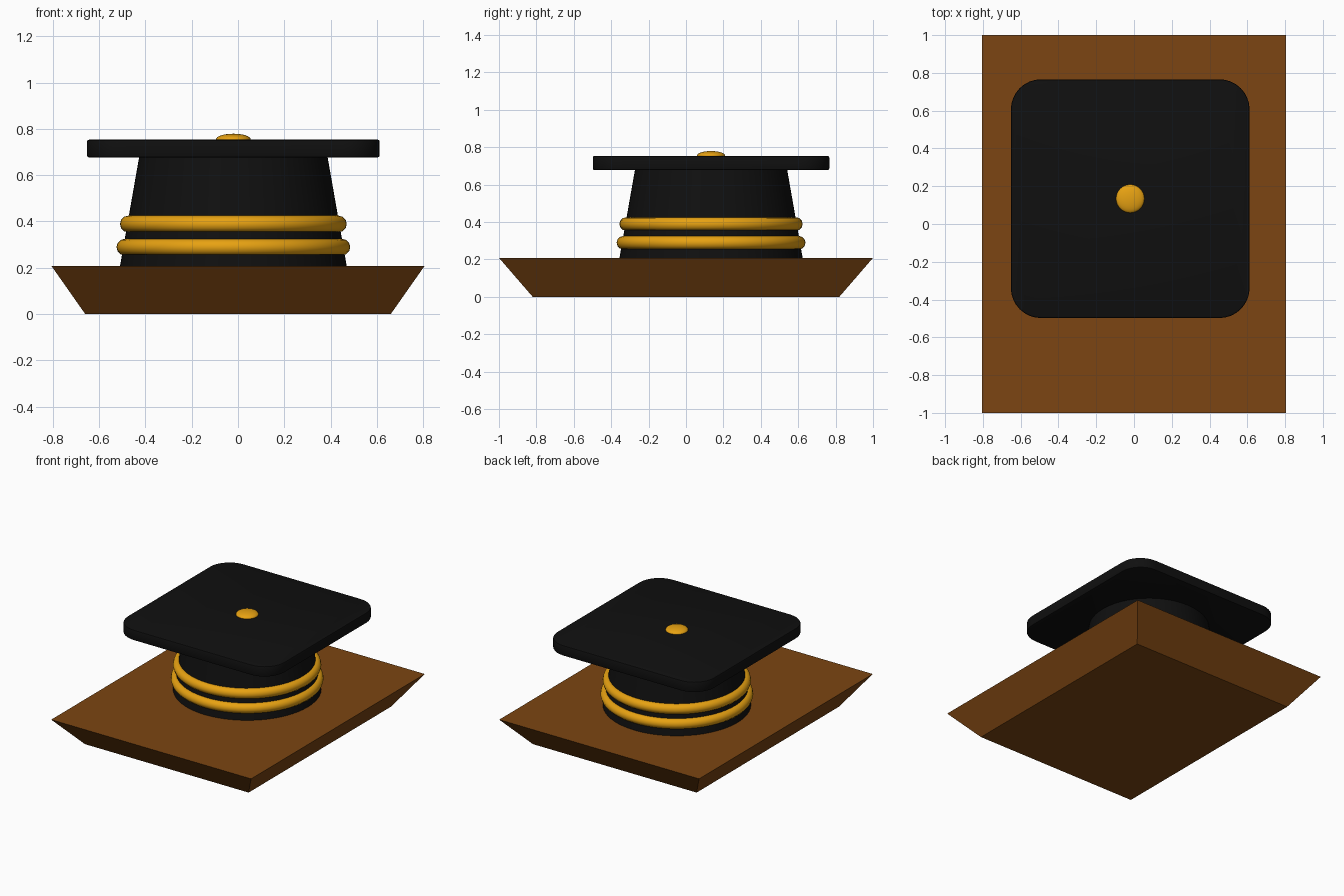
import bpy, bmesh, math

if "Cube" in bpy.data.objects:
    bpy.data.objects.remove(bpy.data.objects["Cube"])

CX, CY = -0.02, 0.134  # cap axis


def material(name, rgb):
    m = bpy.data.materials.new(name)
    m.diffuse_color = (*rgb, 1)
    m.use_nodes = True
    m.node_tree.nodes["Principled BSDF"].inputs["Base Color"].default_value = m.diffuse_color
    return m


BROWN = material("brown_wood", (0.20, 0.06, 0.006))
BLACK = material("black_cloth", (0.005, 0.005, 0.005))
GOLD = material("gold_trim", (0.80, 0.36, 0.006))


def finish(name, mat, smooth=True):
    ob = bpy.context.object
    ob.name = name
    ob.data.materials.append(mat)
    if smooth:
        bpy.ops.object.shade_smooth_by_angle(angle=math.radians(40))
    return ob


# base: tapered block, narrower at the bottom
bpy.ops.mesh.primitive_cube_add(size=2, location=(0, 0, 0.104))
base = finish("base", BROWN, False)
for v in base.data.vertices:
    top = v.co.z > 0
    v.co.x *= 0.806 if top else 0.66
    v.co.y *= 1.0 if top else 0.82
    v.co.z *= 0.104

# crown: tapered round body
bpy.ops.mesh.primitive_cone_add(vertices=64, radius1=0.491, radius2=0.405,
                                depth=0.49, location=(CX, CY, 0.445))
finish("crown", BLACK)

# two gold bands round the crown
for name, z, major in (("lower_band", 0.289, 0.469), ("upper_band", 0.389, 0.454)):
    bpy.ops.mesh.primitive_torus_add(major_segments=64, minor_segments=12,
                                     major_radius=major, minor_radius=0.036,
                                     location=(CX, CY, z))
    finish(name, GOLD)

# square board with rounded corners and softened rims
bpy.ops.mesh.primitive_cube_add(size=1, location=(CX, CY, 0.715))
board = bpy.context.object
bm = bmesh.new()
bm.from_mesh(board.data)
bmesh.ops.scale(bm, vec=(1.264, 1.264, 0.076), verts=bm.verts)
corners = [e for e in bm.edges if abs(e.verts[0].co.z - e.verts[1].co.z) > 0.01]
bmesh.ops.bevel(bm, geom=corners, offset=0.16, segments=8, profile=0.5,
                affect='EDGES')
rims = [e for e in bm.edges if abs(e.verts[0].co.z - e.verts[1].co.z) < 0.01
        and any(abs(f.normal.z) > 0.9 for f in e.link_faces)]
bmesh.ops.bevel(bm, geom=rims, offset=0.008, segments=2, profile=0.5,
                affect='EDGES')
bm.to_mesh(board.data)
bm.free()
finish("board", BLACK)

# flattened button on top
bpy.ops.mesh.primitive_uv_sphere_add(segments=32, ring_count=16, radius=1,
                                     location=(CX, CY, 0.755))
bpy.context.object.scale = (0.075, 0.075, 0.024)
finish("button", GOLD)
